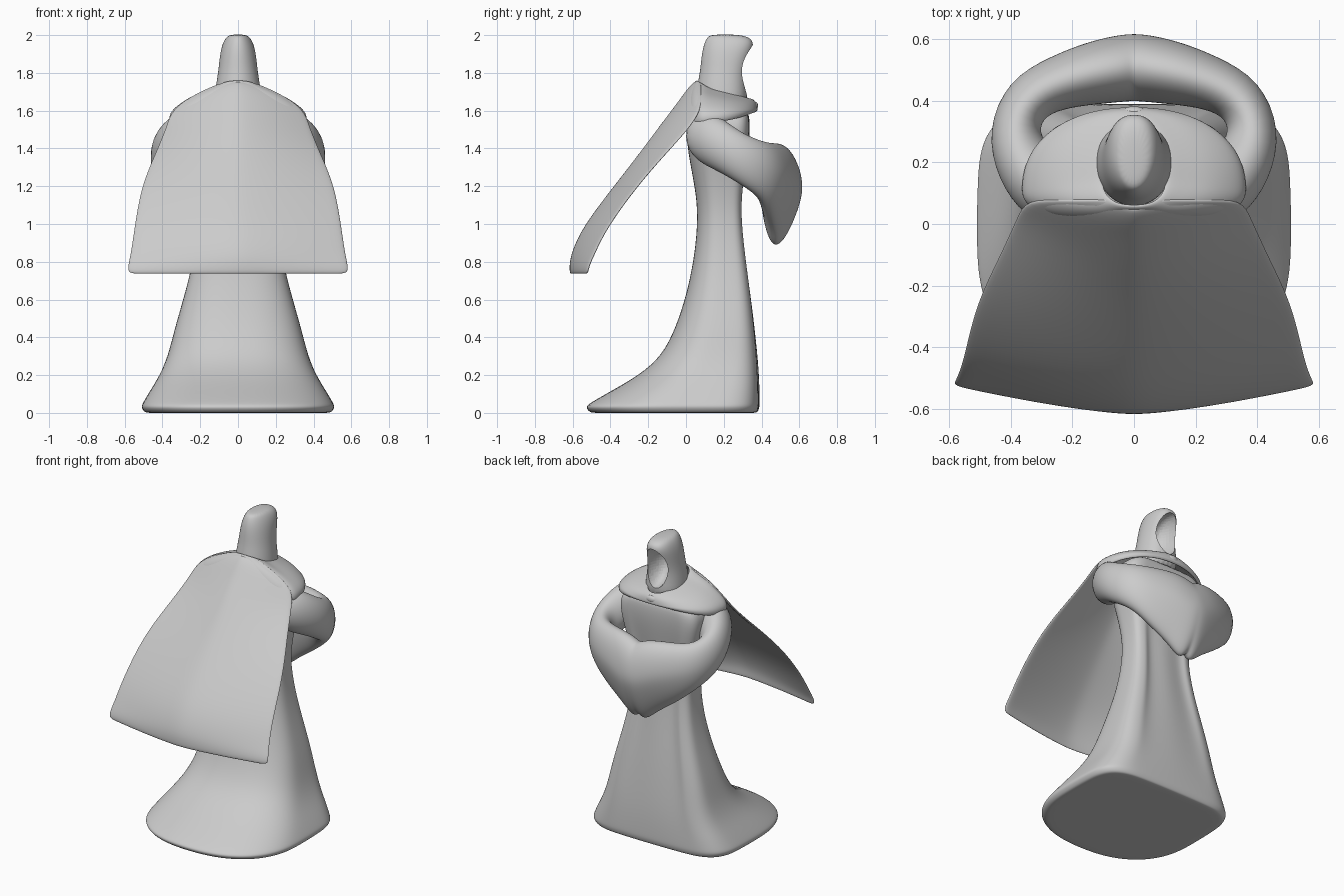
import bpy, bmesh
from math import sin, cos, pi, copysign
from mathutils import Vector

if "Cube" in bpy.data.objects:
    bpy.data.objects.remove(bpy.data.objects["Cube"])


def spow(v, e):
    return copysign(abs(v) ** e, v)


def smooth(ob):
    bpy.ops.object.select_all(action='DESELECT')
    ob.select_set(True)
    bpy.context.view_layer.objects.active = ob
    for m in list(ob.modifiers):
        bpy.ops.object.modifier_apply(modifier=m.name)
    bpy.ops.object.shade_smooth_by_angle(angle=0.7)


def loft(name, rings, closed=True, caps=True, thick=0, levels=2):
    """Skin a list of rings into one smooth object."""
    bm = bmesh.new()
    rows = [[bm.verts.new(p) for p in r] for r in rings]
    n = len(rows[0])
    for a, b in zip(rows, rows[1:]):
        for i in range(n if closed else n - 1):
            j = (i + 1) % n
            bm.faces.new((a[i], a[j], b[j], b[i]))
    if caps:
        bm.faces.new(rows[0])
        bm.faces.new(rows[-1])
    bmesh.ops.recalc_face_normals(bm, faces=bm.faces)
    me = bpy.data.meshes.new(name)
    bm.to_mesh(me)
    bm.free()
    ob = bpy.data.objects.new(name, me)
    bpy.context.collection.objects.link(ob)
    if thick:
        m = ob.modifiers.new("thickness", 'SOLIDIFY')
        m.thickness, m.offset = thick, 0
    m = ob.modifiers.new("smooth", 'SUBSURF')
    m.levels = m.render_levels = levels
    smooth(ob)
    return ob


def section(z, hw, y0, y1, n=32, front=1.0, back=1.0, mid=0.5, groove=0, drop=0, arch=0):
    """Horizontal outline; front (+y) and back halves have their own squareness."""
    yc, pts = y0 + (y1 - y0) * mid, []
    for i in range(n):
        c, s = cos(2 * pi * i / n), sin(2 * pi * i / n)
        e = front if s > 0 else back
        y = yc + spow(s, e) * ((y1 - yc) if s > 0 else (yc - y0))
        if s > 0 and 0.1 < abs(c) < 0.3:
            y -= groove
        lift = arch * max(0, s) ** 2
        pts.append((hw * spow(c, e), y, z - drop * s + lift))
    return pts


# Robe: square front, long rounded train at the back
robe = [(0.0, .47, -.48, .36), (0.0, .495, -.51, .38), (.03, .515, -.535, .39),
        (.05, .507, -.515, .392), (.12, .465, -.39, .392), (.20, .415, -.25, .39),
        (.30, .372, -.13, .384), (.45, .335, -.055, .37), (.62, .285, 0, .35),
        (.80, .238, .04, .325), (1.0, .21, .062, .30), (1.15, .22, .055, .30),
        (1.3, .25, .025, .32), (1.45, .29, .0, .34), (1.56, .29, .01, .34), (1.62, .2, .05, .32)]
loft("robe", [section(z, w, a, b, front=.4, back=.85, mid=.5,
                      groove=.025 * max(0, sin(pi * z / 1.6))) for z, w, a, b in robe])

# Hood with a hollow face opening
hood_rings = [(1.58, .135, .055, .33), (1.72, .12, .055, .322), (1.80, .106, .073, .32),
              (1.88, .098, .08, .34), (1.94, .088, .09, .36), (1.985, .068, .108, .35),
              (2.004, .04, .13, .28)]
hood = loft("hood", [section(*r, n=24, front=.85) for r in hood_rings])
bpy.ops.mesh.primitive_uv_sphere_add(segments=40, ring_count=24, radius=1, location=(0, .345, 1.815))
cutter = bpy.context.object
cutter.name = "hood_opening_cutter"
cutter.hide_render = True
cutter.scale = (.078, .16, .135)
cut = hood.modifiers.new("opening", 'BOOLEAN')
cut.operation, cut.object, cut.solver = 'DIFFERENCE', cutter, 'EXACT'
smooth(hood)
bpy.data.objects.remove(cutter)

# Shoulder mantle, tilted down towards the front, front edge arched up to the throat
mantle = [(1.71, .10, .06, .345, .05, 0), (1.69, .16, .045, .36, .045, 0),
          (1.665, .25, .025, .37, .035, 0), (1.615, .33, .0, .375, .01, .0),
          (1.575, .362, .0, .372, 0, .03), (1.535, .355, .0, .365, -.01, .05)]
loft("mantle", [section(z, w, a, b, front=.9, back=.85, mid=.3, drop=d, arch=h)
                for z, w, a, b, d, h in mantle], caps=False, thick=.015)

# Cape: z centre, z edge, half width, y centre, y edge
cape = [(1.752, 1.745, .085, .05, .08), (1.71, 1.685, .23, .01, .08), (1.64, 1.605, .355, -.04, .08),
        (1.53, 1.51, .38, -.125, .02), (1.38, 1.37, .44, -.235, -.11), (1.2, 1.2, .515, -.375, -.26),
        (.98, .98, .55, -.545, -.42), (.84, .84, .57, -.605, -.485), (.775, .775, .586, -.612, -.515),
        (.736, .736, .584, -.61, -.52)]
us = [i / 8 for i in range(-8, 9)]
loft("cape", [[(w * u, yc + (ye - yc) * abs(u) ** 1.4, zc + (ze - zc) * u * u) for u in us]
              for zc, ze, w, yc, ye in cape], closed=False, caps=False, thick=.014)

# Sleeves joined in front: x, y, width, z top, z bottom for one side, then mirrored
arm = [(.20, .07, .20, 1.58, 1.36), (.29, .11, .21, 1.60, 1.31), (.355, .19, .19, 1.56, 1.27),
       (.395, .30, .16, 1.48, 1.20), (.35, .41, .16, 1.435, 1.13), (.24, .462, .17, 1.43, 1.03),
       (.12, .493, .20, 1.43, .95), (.03, .507, .21, 1.41, .86)]
path = arm + [(0, .508, .21, 1.39, .93)] + [(-r[0],) + r[1:] for r in reversed(arm)]
rings = []
for k, (x, y, w, zt, zb) in enumerate(path):
    a, b = path[max(k - 1, 0)], path[min(k + 1, len(path) - 1)]
    t = Vector((b[0] - a[0], b[1] - a[1], 0)).normalized()
    side = Vector((t.y, -t.x, 0))
    deep = max(0, (zt - zb) - .28)
    zm, ring = zt - min(.14, (zt - zb) / 2) - .4 * deep, []
    for i in range(20):
        c, s = cos(2 * pi * i / 20), sin(2 * pi * i / 20)
        low = max(0, -s) * deep
        p = Vector((x, y, 0)) + side * (c * w * .53 * (1 - 1.2 * low))
        p.y -= low * .12
        p.z = zm + s * ((zt - zm) if s > 0 else (zm - zb))
        ring.append(p)
    rings.append(ring)
loft("sleeves", rings)

# Small clasp at the throat
loft("clasp", [section(1.625 + .025 * cos(q), .045 * sin(q), .362 - .022 * sin(q), .362 + .022 * sin(q), n=12)
               for q in (.3, .9, pi / 2, 2.2, 2.8)], levels=1)
